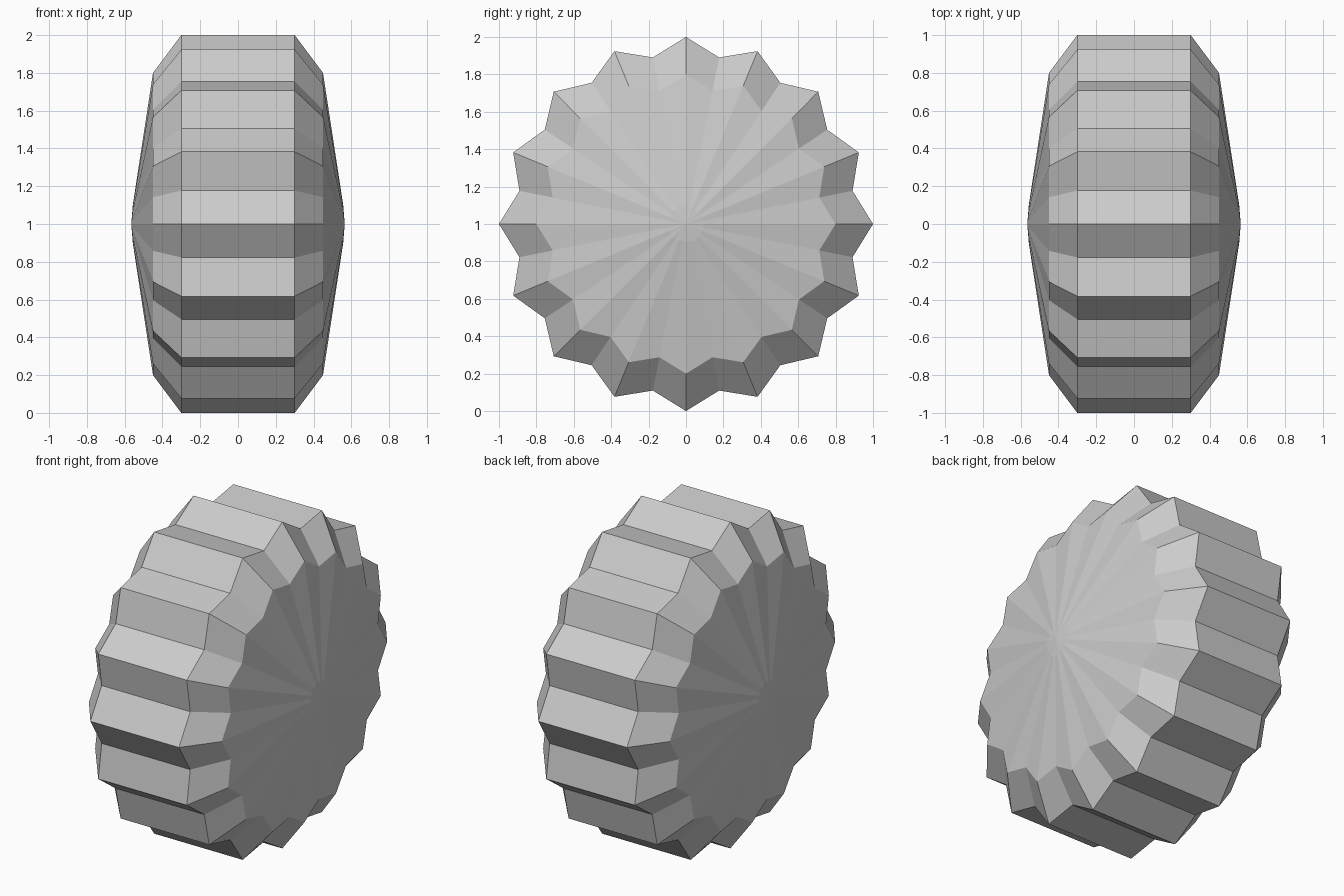
import bpy, bmesh
from math import sin, cos, pi

if "Cube" in bpy.data.objects:
    bpy.data.objects.remove(bpy.data.objects["Cube"])

TEETH = 16
TIP, VALLEY = 1.0, 0.908
# (x, radial scale) from left side to right side
half = [(0.30, 1.0), (0.45, 0.8), (0.557, 0.1)]
profile = [(-x, s) for x, s in reversed(half)] + half
HUB_X = 0.565

bm = bmesh.new()
n = TEETH * 2


def ring(x, s):
    verts = []
    for i in range(n):
        r = s * (VALLEY if i % 2 else TIP)
        a = 2 * pi * i / n
        verts.append(bm.verts.new((x, r * sin(a), 1 + r * cos(a))))
    return verts


# Tread and side walls
rings = [ring(x, s) for x, s in profile]
for a, b in zip(rings, rings[1:]):
    for i in range(n):
        j = (i + 1) % n
        bm.faces.new((a[i], a[j], b[j], b[i]))

# Shallow cone tips closing each side
for x, r in ((-HUB_X, rings[0]), (HUB_X, rings[-1])):
    hub = bm.verts.new((x, 0, 1))
    for i in range(n):
        bm.faces.new((hub, r[i], r[(i + 1) % n]))

bmesh.ops.recalc_face_normals(bm, faces=bm.faces)
mesh = bpy.data.meshes.new("wheel")
bm.to_mesh(mesh)
bm.free()
wheel = bpy.data.objects.new("wheel", mesh)
bpy.context.collection.objects.link(wheel)
